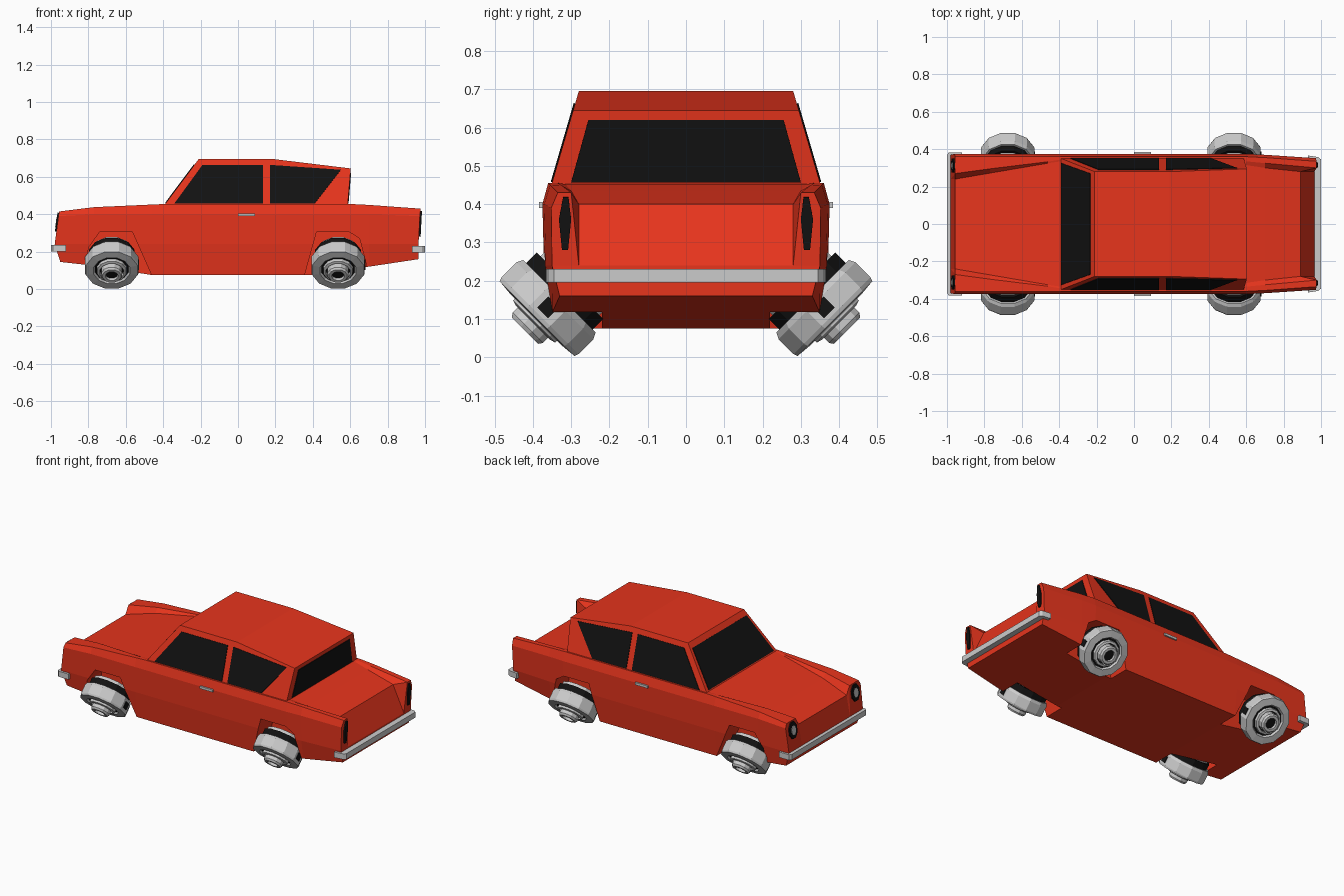
import bpy, bmesh, math
from mathutils import Vector, Matrix

if "Cube" in bpy.data.objects:
    bpy.data.objects.remove(bpy.data.objects["Cube"])


def material(name, col):
    m = bpy.data.materials.new(name)
    m.diffuse_color = (*col, 1)
    m.use_nodes = True
    m.node_tree.nodes["Principled BSDF"].inputs["Base Color"].default_value = m.diffuse_color
    return m


RED = material("red_paint", (0.8, 0.035, 0.012))
BLACK = material("black", (0.006, 0.006, 0.006))


def make(name, verts, faces, mat=None):
    me = bpy.data.meshes.new(name)
    me.from_pydata([tuple(v) for v in verts], [], faces)
    bm = bmesh.new()
    bm.from_mesh(me)
    bmesh.ops.recalc_face_normals(bm, faces=bm.faces)
    bm.to_mesh(me)
    bm.free()
    ob = bpy.data.objects.new(name, me)
    bpy.context.collection.objects.link(ob)
    if mat:
        me.materials.append(mat)
    return ob


def prism(name, pts, offset, mat=None):
    """Solid between a polygon and its copy moved by offset."""
    n = len(pts)
    a = [Vector(p) for p in pts]
    b = [p + Vector(offset) for p in a]
    faces = [list(range(n)), list(range(n, 2 * n))]
    faces += [[i, (i + 1) % n, (i + 1) % n + n, i + n] for i in range(n)]
    return make(name, a + b, faces, mat)


def panel(name, pts, mat, t=0.004):
    """Thin plate straddling the surface it lies on."""
    p = [Vector(q) for q in pts]
    n = (p[1] - p[0]).cross(p[2] - p[1]).normalized() * t
    return prism(name, [q - n for q in p], 2 * n, mat)


def box(name, x0, x1, y0, y1, z0, z1, mat=None):
    return prism(name, [(x0, y0, z0), (x1, y0, z0), (x1, y1, z0), (x0, y1, z0)],
                 (0, 0, z1 - z0), mat)


def lathe(name, prof, mtx, mat=None, seg=12):
    """Closed ring of (radius, height) points turned about local z."""
    k = len(prof)
    verts = [mtx @ Vector((r * math.cos(2 * math.pi * (i + .5) / seg),
                           r * math.sin(2 * math.pi * (i + .5) / seg), t))
             for i in range(seg) for r, t in prof]
    faces = [[i * k + j, i * k + (j + 1) % k,
              (i + 1) % seg * k + (j + 1) % k, (i + 1) % seg * k + j]
             for i in range(seg) for j in range(k)]
    return make(name, verts, faces, mat)


def disc(name, r, t0, t1, mtx, mat=None, seg=12):
    ang = [2 * math.pi * (i + .5) / seg for i in range(seg)]
    ob = prism(name, [(r * math.cos(a), r * math.sin(a), t0) for a in ang],
               (0, 0, t1 - t0), mat)
    ob.data.transform(mtx)
    return ob


# Lower body: half sections (bottom, low, high, shoulder, fender inner top, deck edge)
def section(x, w, zb, zs, ty, tz, iy, iz, zh=0.40):
    return [(x, w - .022, zb), (x, w - .004, .24), (x, w, zh),
            (x, w - .015, zs), (x, ty, tz), (x, iy, iz)]


front = [(-.95, .355, .145), (-.98, .37, .24), (-.96, .375, .39),
         (-.956, .36, .415), (-.956, .27, .415), (-.956, .24, .365)]
rear = [(.965, .33, .16), (.965, .35, .24), (.972, .352, .39),
        (.976, .335, .43), (.976, .30, .43), (.89, .28, .40)]
sections = [front,
            section(-.77, .375, .125, .438, .295, .438, .272, .41),
            section(-.46, .375, .075, .452, .333, .452, .325, .448),
            section(-.39, .375, .075, .455, .345, .455, .335, .455),
            section(.39, .375, .075, .455, .345, .455, .335, .455),
            section(.60, .375, .105, .455, .335, .455, .315, .452),
            section(.70, .37, .12, .45, .325, .449, .30, .435),
            rear]
K = 6
verts, faces = [], []
for s in sections:
    verts += s + [(x, -y, z) for x, y, z in s]
for i in range(len(sections) - 1):
    a, b = i * 2 * K, (i + 1) * 2 * K
    for j in range(K - 1):
        for o in (0, K):
            faces.append([a + o + j, a + o + j + 1, b + o + j + 1, b + o + j])
    for j in (0, K - 1):
        faces.append([a + j, b + j, b + j + K, a + j + K])
# Nose and tail panels with light pods at the corners
for base, jx, jy in ((0, -.98, .24), ((len(sections) - 1) * 2 * K, .965, .28)):
    J = len(verts)
    verts += [(jx, jy, .24), (jx, -jy, .24)]
    faces += [[base, base + 1, J, J + 1, base + K + 1, base + K],
              [J, base + 5, base + K + 5, J + 1]]
    for o, j in ((0, J), (K, J + 1)):
        faces += [[base + o + 1, base + o + 2, base + o + 3, base + o + 4, j],
                  [base + o + 4, base + o + 5, j]]
body = make("lower_body", verts, faces, RED)

# Wheel arches cut into the sides
arches = [[(-.815, -.02), (-.80, .22), (-.74, .305), (-.565, .305), (-.42, -.02)],
          [(.33, -.02), (.42, .305), (.595, .305), (.65, .27), (.725, -.02)]]
for arch in arches:
    for s in (1, -1):
        cut = prism("arch_cutter", [(x, s * .22, z) for x, z in arch], (0, s * .4, 0), RED)
        cut.hide_render = True
        mod = body.modifiers.new("arch", 'BOOLEAN')
        mod.operation, mod.object, mod.solver = 'DIFFERENCE', cut, 'EXACT'
        bpy.context.view_layer.objects.active = body
        bpy.ops.object.modifier_apply(modifier=mod.name)
        bpy.data.objects.remove(cut)


# Cabin with sides leaning inwards
def side_y(z):
    return .35 - (z - .455) * .07 / .24


outline = [(-.397, .445), (-.21, .695), (.19, .695), (.603, .645), (.586, .445)]
n = len(outline)
cv = [(x, s * side_y(z), z) for s in (1, -1) for x, z in outline]
make("cabin", cv, [list(range(n)), list(range(n, 2 * n))] +
     [[i, (i + 1) % n, (i + 1) % n + n, i + n] for i in range(n)], RED)

# Glass
front_glass = [(-.34, .457), (-.19, .663), (.133, .663), (.133, .457)]
rear_glass = [(.172, .457), (.172, .663), (.55, .637), (.41, .457)]
for s in (1, -1):
    for nm, g in (("front_side_window", front_glass), ("rear_side_window", rear_glass)):
        panel(nm, [(x, s * side_y(z), z) for x, z in g], BLACK)


def fx(z): return -.397 + (z - .445) * .187 / .25
def rx(z): return .586 + (z - .445) * .017 / .2


panel("windscreen", [(fx(z), y, z) for y, z in
                     ((-.325, .46), (.325, .46), (.27, .665), (-.27, .665))], BLACK)
panel("rear_window", [(rx(z), y, z) for y, z in
                      ((-.30, .457), (.30, .457), (.255, .62), (-.255, .62))], BLACK)

# Lights
for s in (1, -1):
    def lamp(ry, rz, off):
        pts = []
        for i in range(8):
            a = math.pi * (i + .5) / 4
            z = .358 + rz * math.sin(a)
            pts.append((-.98 + (z - .24) * .137 - off, s * .312 + ry * math.cos(a), z))
        return pts
    panel("headlight", lamp(.04, .054, .002), BLACK, .006)
    panel("headlight_lens", lamp(.022, .03, .006), None, .004)
    tail = [(.31, .28), (.302, .36), (.309, .418), (.323, .418), (.334, .36), (.326, .28)]
    panel("tail_light", [(.965 + (z - .24) * .055 + .003, s * (y - .002), z) for y, z in tail],
          BLACK, .006)
    # Door handles
    box("door_handle", 0, .09, s * .365, s * .384, .39, .405)

# Bumpers
prism("front_bumper", [(-.92, -.383, .2), (-.99, -.383, .2), (-1, -.37, .2),
                       (-1, .37, .2), (-.99, .383, .2), (-.92, .383, .2)], (0, 0, .035))
prism("rear_bumper", [(.93, -.366, .195), (.985, -.358, .195), (1, -.345, .195),
                      (1, .345, .195), (.985, .358, .195), (.93, .366, .195)], (0, 0, .035))

# Wheels folded outwards, outer face pointing out and down
for x in (-.675, .535):
    for s in (1, -1):
        m = Matrix.Translation((x, s * .36, .13)) @ Matrix.Rotation(-s * math.radians(135), 4, 'X')
        lathe("tyre", [(.09, -.042), (.138, -.042), (.147, -.025), (.147, .03),
                       (.143, .041), (.1, .045), (.09, .03)], m)
        disc("wheel_inner_black", .127, -.08, -.04, m, BLACK)
        disc("wheel_inner_rim", .113, -.1, -.078, m)
        disc("wheel_disc", .092, -.03, .034, m, BLACK)
        lathe("hub_ring", [(.082, .03), (.08, .052), (.066, .056), (.066, .03)], m)
        lathe("hub_cap", [(.058, .03), (.058, .075), (.05, .086), (.034, .086), (.034, .03)], m)
        disc("hub_centre", .034, .03, .068, m, BLACK)
        slot = box("tread_slot", .12, .146, -.02, .02, -.02, .02, BLACK)
        slot.data.transform(m)
